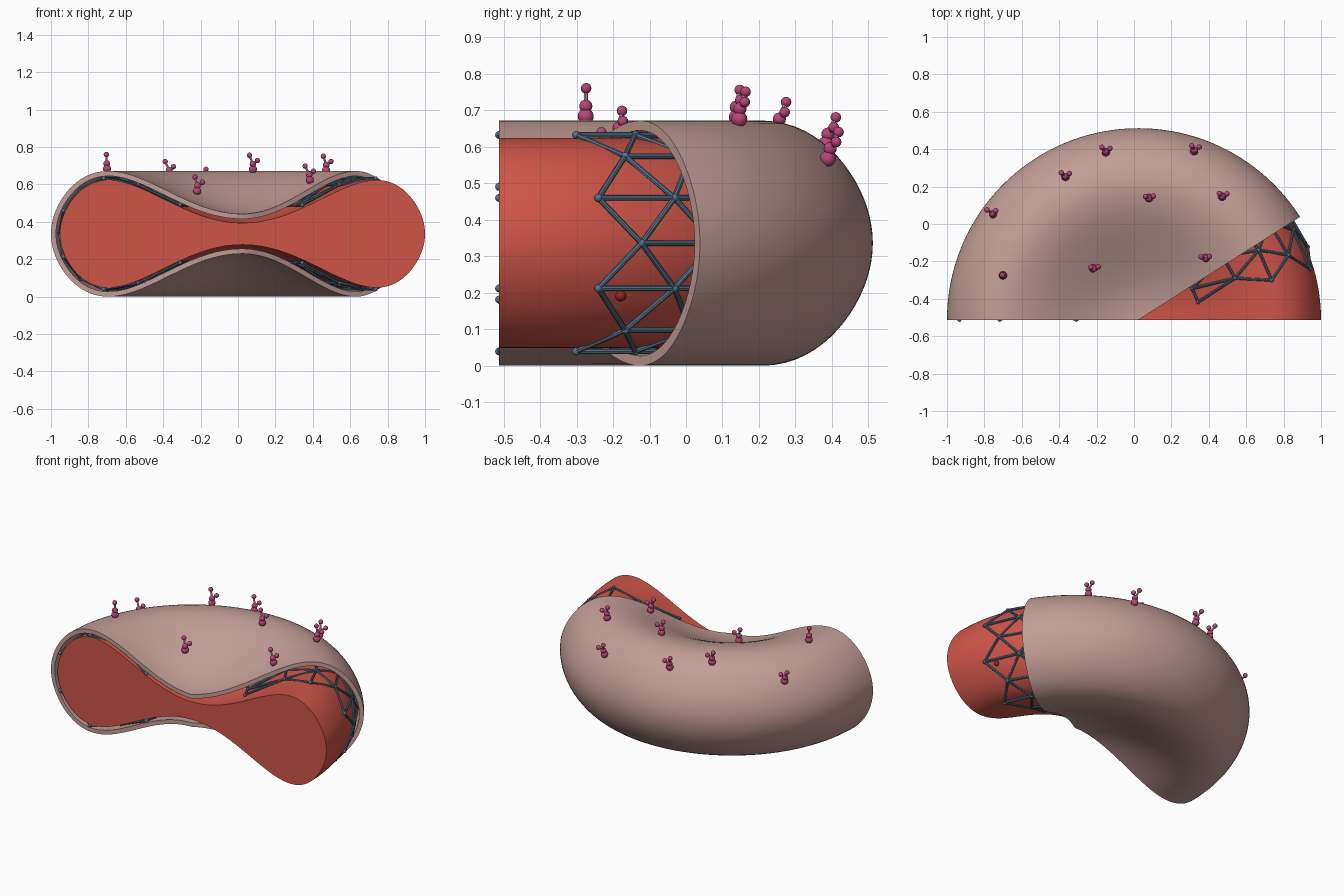
import bpy, bmesh
from math import sin, cos, radians, pi, sqrt, asin
from mathutils import Vector, Matrix

if "Cube" in bpy.data.objects:
    bpy.data.objects.remove(bpy.data.objects["Cube"])

R = 1.024                 # cell radius
CX, CY, CZ = 0.024, -0.512, 0.336


def material(name, rgb):
    m = bpy.data.materials.new(name)
    m.diffuse_color = (*rgb, 1)
    m.use_nodes = True
    m.node_tree.nodes["Principled BSDF"].inputs["Base Color"].default_value = m.diffuse_color
    return m


def finish(bm, name, mat):
    me = bpy.data.meshes.new(name)
    bm.to_mesh(me)
    bm.free()
    me.materials.append(mat)
    ob = bpy.data.objects.new(name, me)
    bpy.context.collection.objects.link(ob)
    bpy.ops.object.select_all(action='DESELECT')
    ob.select_set(True)
    bpy.context.view_layer.objects.active = ob
    bpy.ops.object.shade_smooth_by_angle(angle=radians(40))
    return ob


# Biconcave cell profile, t runs from top pole to bottom pole
def outer(t):
    u2 = sin(t) ** 2
    return Vector((R * sin(t), R / 3.91 * 0.5 * cos(t) * (0.81 + 7.83 * u2 - 4.39 * u2 * u2)))


def normal(t):
    d = outer(t + 1e-4) - outer(t - 1e-4)
    return Vector((-d.y, d.x)).normalized()


def profile(t, depth=0.0):
    return outer(t) - normal(t) * depth


def place(rz, ang):
    return Vector((CX + rz.x * cos(ang), CY + rz.x * sin(ang), CZ + rz.y))


def curve(depth, n=72):
    return [profile(pi * i / n, depth) for i in range(n + 1)]


# Sweep a closed section part way round the vertical axis, with end caps
def sweep(loop, a0, a1, steps, name, mat):
    bm = bmesh.new()
    rings = [[bm.verts.new(place(p, a0 + (a1 - a0) * s / steps)) for p in loop]
             for s in range(steps + 1)]
    n = len(loop)
    for a, b in zip(rings, rings[1:]):
        for i in range(n):
            j = (i + 1) % n
            if loop[i].x > 1e-4 or loop[j].x > 1e-4:
                bm.faces.new((a[i], a[j], b[j], b[i]))
    bm.faces.new(rings[0])
    bm.faces.new(rings[-1])
    bmesh.ops.remove_doubles(bm, verts=bm.verts, dist=1e-5)
    bmesh.ops.recalc_face_normals(bm, faces=bm.faces)
    return finish(bm, name, mat)


def ball(bm, p, r, seg=14):
    bmesh.ops.create_uvsphere(bm, u_segments=seg, v_segments=seg // 2 + 1, radius=r,
                              matrix=Matrix.Translation(p))


def rod(bm, a, b, r, seg=8):
    d = b - a
    m = Matrix.Translation((a + b) / 2) @ d.to_track_quat('Z', 'Y').to_matrix().to_4x4()
    bmesh.ops.create_cone(bm, cap_ends=True, segments=seg, radius1=r, radius2=r,
                          depth=d.length, matrix=m)


pink_grey = material("membrane_tan", (0.55, 0.34, 0.31))
red = material("cytoplasm_red", (0.62, 0.09, 0.065))
dark_red = material("dark_red", (0.30, 0.02, 0.015))
blue = material("lattice_blue", (0.09, 0.17, 0.25))
magenta = material("protein_magenta", (0.48, 0.06, 0.19))
pale = material("stalk_pale", (0.62, 0.38, 0.40))

# Membrane shell, cut back on the right, and the full half-disc cytoplasm
sweep(curve(0) + curve(0.027)[::-1], radians(32.5), pi, 72, "membrane", pink_grey)
sweep(curve(0.048), 0, pi, 90, "cytoplasm", red)

# Triangular lattice under the membrane
STEP = 13.625
rows = []
for k in range(11):
    odd = k % 2
    t = radians(18 + 14.4 * k)
    rows.append([place(profile(t, 0.038), radians(16.5 + STEP * (i + odd / 2)))
                 for i in range(13 - odd)])
nodes, rods = bmesh.new(), bmesh.new()
for k, row in enumerate(rows):
    for p in row:
        ball(nodes, p, 0.011, 10)
    for a, b in zip(row, row[1:]):
        rod(rods, a, b, 0.0075)
    if k % 2:
        for near in (rows[k - 1], rows[k + 1]):
            for i, p in enumerate(row):
                rod(rods, p, near[i], 0.0075)
                rod(rods, p, near[i + 1], 0.0075)
finish(nodes, "lattice_nodes", blue)
finish(rods, "lattice_rods", blue)

# Surface proteins: stacked base balls and forked stalks with small tips
spots = [(-0.15, 0.38), (0.32, 0.385), (-0.365, 0.25), (-0.75, 0.05), (0.08, 0.14),
         (0.47, 0.145), (0.385, -0.18), (-0.22, -0.235), (-0.70, -0.275)]
balls, stalks = bmesh.new(), bmesh.new()
for k, (x, y) in enumerate(spots):
    d = Vector((x - CX, y - CY))
    t = asin(d.length / R)
    d.normalize()
    n2 = normal(t)
    axis = (Vector((d.x * n2.x, d.y * n2.x, n2.y)) * 0.4 + Vector((0, 0, 1))).normalized()
    base = Vector((x, y, CZ + outer(t).y))
    ball(balls, base + axis * 0.015, 0.022)
    neck = base + axis * 0.043
    ball(balls, neck, 0.018)
    single = k == len(spots) - 1
    tips = [(0.092, 0)] if single else [(0.09, -0.018), (0.062, 0.024)]
    for h, side in tips:
        tip = base + axis * h + Vector((side, 0.012 if side else 0, 0))
        rod(stalks, neck, tip, 0.006)
        ball(balls, tip, 0.0145)
finish(balls, "surface_protein_balls", magenta)
finish(stalks, "surface_protein_stalks", pale)

# Small bead half sunk in the exposed cytoplasm
bead = bmesh.new()
ball(bead, place(profile(pi - asin(0.955), 0.046), radians(20.8)), 0.015)
finish(bead, "cytoplasm_bead", dark_red)
